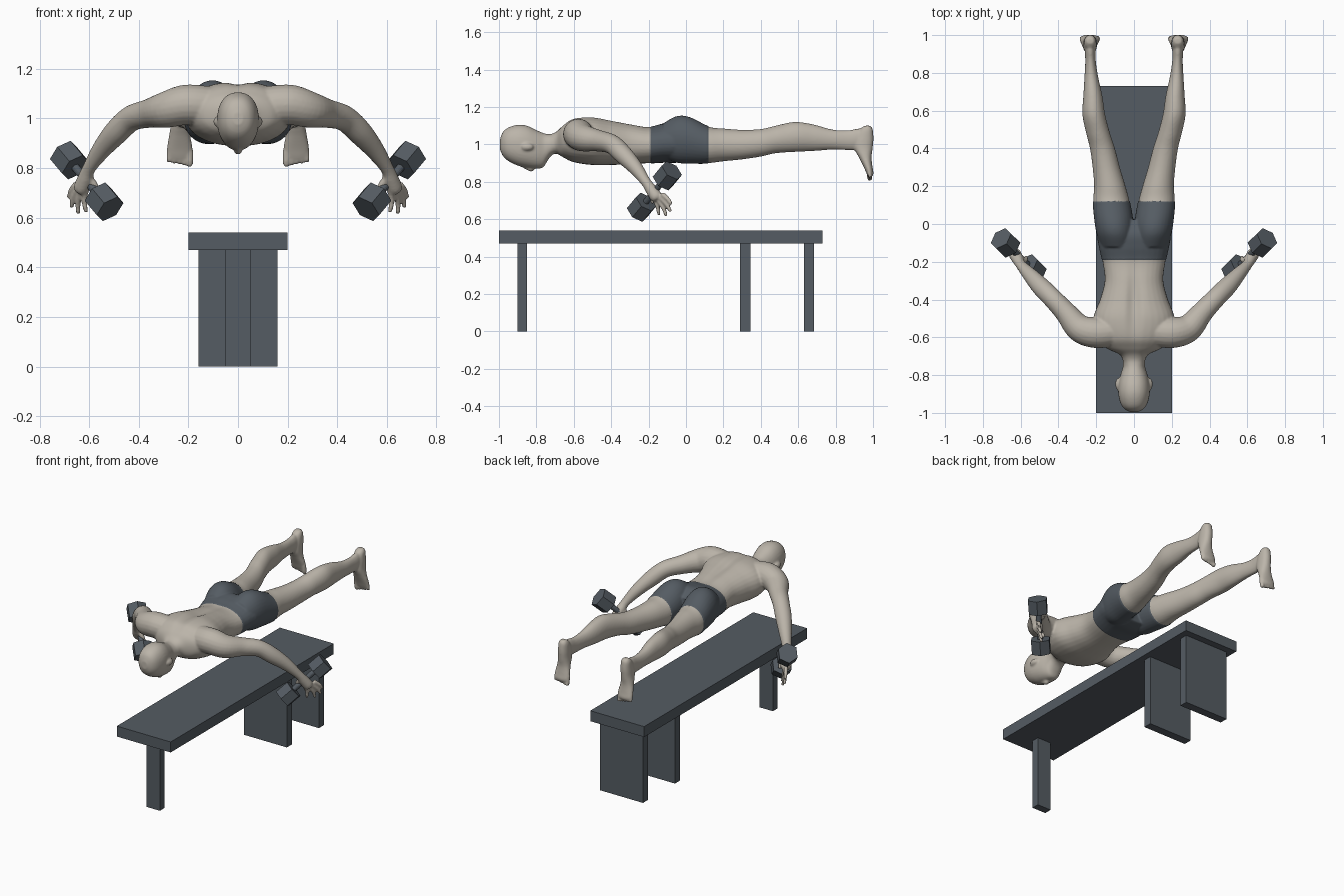
import bpy, bmesh, math
from mathutils import Vector, Matrix

cube = bpy.data.objects.get("Cube")
if cube:
    bpy.data.objects.remove(cube, do_unlink=True)


def material(name, colour):
    mat = bpy.data.materials.new(name)
    mat.use_nodes = True
    mat.diffuse_color = (*colour, 1)
    shader = next(n for n in mat.node_tree.nodes if n.type == 'BSDF_PRINCIPLED')
    shader.inputs["Base Color"].default_value = (*colour, 1)
    return mat


skin = material("warm grey skin", (0.50, 0.46, 0.40))
slate = material("dark slate", (0.09, 0.107, 0.125))


def add_object(name, bm, *mats):
    mesh = bpy.data.meshes.new(name)
    bm.to_mesh(mesh)
    bm.free()
    obj = bpy.data.objects.new(name, mesh)
    bpy.context.scene.collection.objects.link(obj)
    for mat in mats:
        mesh.materials.append(mat)
    return obj


# ---- Bench ----
def box(name, low, high):
    low, high = Vector(low), Vector(high)
    bm = bmesh.new()
    place = Matrix.Translation((low + high) / 2) @ Matrix.Diagonal((*(high - low), 1))
    bmesh.ops.create_cube(bm, size=1, matrix=place)
    return add_object(name, bm, slate)


box("bench_top", (-0.2, -1, 0.47), (0.2, 0.73, 0.54))
box("bench_front_post", (-0.05, -0.9, 0), (0.05, -0.85, 0.47))
for name, y in (("bench_middle_panel", 0.29), ("bench_rear_panel", 0.63)):
    box(name, (-0.16, y, 0), (0.16, y + 0.055, 0.47))


# ---- Lofting helpers ----
def smooth_rows(rows, steps=6):
    """Catmull-Rom interpolation through rows of numbers."""
    rows = [Vector(r) for r in rows]
    padded = [rows[0]] + rows + [rows[-1]]
    out = []
    for a, b, c, d in zip(padded, padded[1:], padded[2:], padded[3:]):
        for i in range(steps):
            t = i / steps
            out.append(b + (c - a) * (t / 2)
                       + (a * 2 - b * 5 + c * 4 - d) * (t * t / 2)
                       + (b * 3 - a - c * 3 + d) * (t ** 3 / 2))
    return out + [rows[-1]]


def skin_rings(bm, rings):
    loops = [[bm.verts.new(p) for p in ring] for ring in rings]
    n = len(loops[0])
    for a, b in zip(loops, loops[1:]):
        for i in range(n):
            bm.faces.new((a[i], a[(i + 1) % n], b[(i + 1) % n], b[i]))
    bm.faces.new(loops[0][::-1])
    bm.faces.new(loops[-1])


def circle(sides, power=1.0):
    for i in range(sides):
        a = math.tau * i / sides
        c, s = math.cos(a), math.sin(a)
        yield (math.copysign(abs(c) ** power, c), math.copysign(abs(s) ** power, s))


def slices(bm, rows, along='Y', power=0.9):
    """Rows: station, centre x, half width, low edge, high edge."""
    rings = []
    for t, cx, w, low, high in smooth_rows(rows):
        mid, half = (low + high) / 2, (high - low) / 2
        ring = []
        for c, s in circle(32, power):
            depth = mid + half * s
            ring.append((cx + w * c, t, depth) if along == 'Y' else (cx + w * c, depth, t))
        rings.append(ring)
    skin_rings(bm, rings)


def tube(bm, rows, sides=20):
    """Rows: x, y, z, radius."""
    pts = smooth_rows(rows)
    rings = []
    for i, p in enumerate(pts):
        way = (pts[min(i + 1, len(pts) - 1)] - pts[max(i - 1, 0)]).to_3d()
        turn = way.to_track_quat('Z', 'Y')
        rings.append([p.to_3d() + turn @ Vector((c, s, 0)) * p[3] for c, s in circle(sides)])
    skin_rings(bm, rings)


def ball(bm, centre, size):
    bmesh.ops.create_uvsphere(bm, u_segments=16, v_segments=10, radius=1,
                              matrix=Matrix.Translation(centre) @ Matrix.Diagonal((*size, 1)))


# ---- Left limbs ----
bm = bmesh.new()
# leg
slices(bm, [(-.12, .09, .08, .93, 1.11), (-.05, .10, .095, .905, 1.148),
            (.02, .107, .10, .90, 1.143), (.12, .12, .096, .90, 1.095),
            (.2, .128, .083, .91, 1.085), (.3, .147, .072, .92, 1.078),
            (.4, .167, .066, .935, 1.082), (.48, .19, .063, .953, 1.10),
            (.58, .213, .06, .96, 1.12), (.68, .218, .05, .965, 1.107),
            (.78, .226, .036, .972, 1.08), (.86, .23, .028, .97, 1.075),
            (.92, .232, .028, .97, 1.085), (.96, .232, .025, .98, 1.085)], power=1)
# foot
slices(bm, [(1.10, .232, .018, .955, .985), (1.08, .232, .03, .93, .998),
            (1.03, .232, .035, .905, 1.002), (.98, .233, .037, .90, .998),
            (.93, .235, .043, .925, .992), (.88, .235, .052, .95, .997),
            (.85, .235, .052, .963, 1.002), (.835, .235, .046, .97, 1.0)], along='Z')
# toes
for i in range(5):
    x, r = .194 + .021 * i, (.014 if i == 0 else .0105)
    tip = .808 + .004 * i
    tube(bm, [(x, .975, .87, r), (x, .982, tip + .015, r), (x, .987, tip, r * .8)], 10)
# arm and palm
tube(bm, [(.12, -.57, 1.05, .08), (.21, -.575, 1.055, .081), (.29, -.55, 1.035, .073),
          (.36, -.47, 1.02, .058), (.43, -.395, 1.0, .052), (.49, -.335, .945, .05),
          (.55, -.27, .875, .039), (.60, -.215, .80, .027), (.615, -.187, .76, .031),
          (.63, -.16, .72, .033), (.636, -.15, .705, .024)])
# fingers and thumb
knuckles = [(.652, -.128, .735), (.645, -.135, .715), (.632, -.15, .705), (.615, -.17, .71)]
tips = [(.682, -.078, .68), (.672, -.082, .64), (.645, -.105, .617), (.612, -.145, .622)]
for base, tip in zip(knuckles, tips):
    base, tip = Vector(base), Vector(tip)
    bend = base.lerp(tip, .5) + Vector((.006, .006, 0))
    tube(bm, [(*base, .014), (*bend, .012), (*tip, .009)], 10)
tube(bm, [(.605, -.195, .765, .016), (.575, -.19, .725, .014), (.572, -.175, .685, .01)], 10)
# ear
ball(bm, (.085, -.848, .987), (.014, .032, .02))

# ---- Right limbs ----
copy = bmesh.ops.duplicate(bm, geom=bm.verts[:] + bm.edges[:] + bm.faces[:])["geom"]
bmesh.ops.scale(bm, vec=(-1, 1, 1), verts=[g for g in copy if isinstance(g, bmesh.types.BMVert)])

# ---- Head, neck and torso ----
slices(bm, [(-.995, 0, .02, .975, 1.025), (-.98, 0, .05, .94, 1.065), (-.95, 0, .071, .911, 1.09),
            (-.9, 0, .083, .887, 1.105), (-.85, 0, .082, .876, 1.10), (-.8, 0, .072, .871, 1.077),
            (-.765, 0, .061, .876, 1.062), (-.745, 0, .058, .905, 1.057),
            (-.72, 0, .06, .94, 1.057), (-.69, 0, .078, .95, 1.072), (-.655, 0, .15, .93, 1.105),
            (-.6, 0, .195, .905, 1.14), (-.5, 0, .215, .89, 1.148), (-.4, 0, .18, .89, 1.132),
            (-.3, 0, .155, .895, 1.113), (-.2, 0, .166, .90, 1.095), (-.12, 0, .183, .905, 1.11),
            (-.05, 0, .19, .905, 1.115), (.02, 0, .15, .92, 1.08)])
tube(bm, [(0, -.88, .89, .01), (0, -.85, .878, .013), (0, -.828, .871, .017), (0, -.82, .878, .012)], 12)
bmesh.ops.recalc_face_normals(bm, faces=bm.faces[:])
draft = add_object("body_draft", bm)

# Fuse the parts into one skin
fuse = draft.modifiers.new("fuse", 'REMESH')
fuse.mode = 'VOXEL'
fuse.voxel_size = 0.0065
relax = draft.modifiers.new("relax", 'SMOOTH')
relax.factor, relax.iterations = 0.5, 4
graph = bpy.context.evaluated_depsgraph_get()
fused = bpy.data.meshes.new_from_object(draft.evaluated_get(graph))
bm = bmesh.new()
bm.from_mesh(fused)
bpy.data.objects.remove(draft, do_unlink=True)
bpy.data.meshes.remove(fused)

# Spine furrow
for v in bm.verts:
    if v.co.z > 1.03:
        length = math.exp(-((v.co.y + .42) / .17) ** 2)
        v.co.z -= .02 * length * math.exp(-(v.co.x / .035) ** 2)

# Shorts between waist and hem
WAIST, HEM = -.19, .12
for y in (WAIST, HEM):
    bmesh.ops.bisect_plane(bm, geom=bm.verts[:] + bm.edges[:] + bm.faces[:],
                           plane_co=(0, y, 0), plane_no=(0, 1, 0))
bm.normal_update()
for f in bm.faces:
    c = f.calc_center_median()
    f.material_index = int(WAIST < c.y < HEM and abs(c.x) < .3)
    f.smooth = True
cloth = [v for v in bm.verts if all(f.material_index for f in v.link_faces)]
for v, n in [(v, v.normal.copy()) for v in cloth]:
    v.co += n * .003
add_object("body", bm, skin, slate)

# ---- Dumbbells ----
for side, s in (("left", 1), ("right", -1)):
    upper, lower = Vector((.68 * s, -.10, .832)), Vector((.54 * s, -.238, .664))
    axis = upper - lower
    turn = axis.to_track_quat('Z', 'Y').to_matrix().to_4x4()
    bm = bmesh.new()
    for centre, radius, depth, sides in ((upper, .064, .09, 6), (lower, .064, .09, 6),
                                         ((upper + lower) / 2, .017, axis.length, 16)):
        bmesh.ops.create_cone(bm, cap_ends=True, segments=sides, radius1=radius, radius2=radius,
                              depth=depth, matrix=Matrix.Translation(centre) @ turn)
    add_object(side + "_dumbbell", bm, slate)
